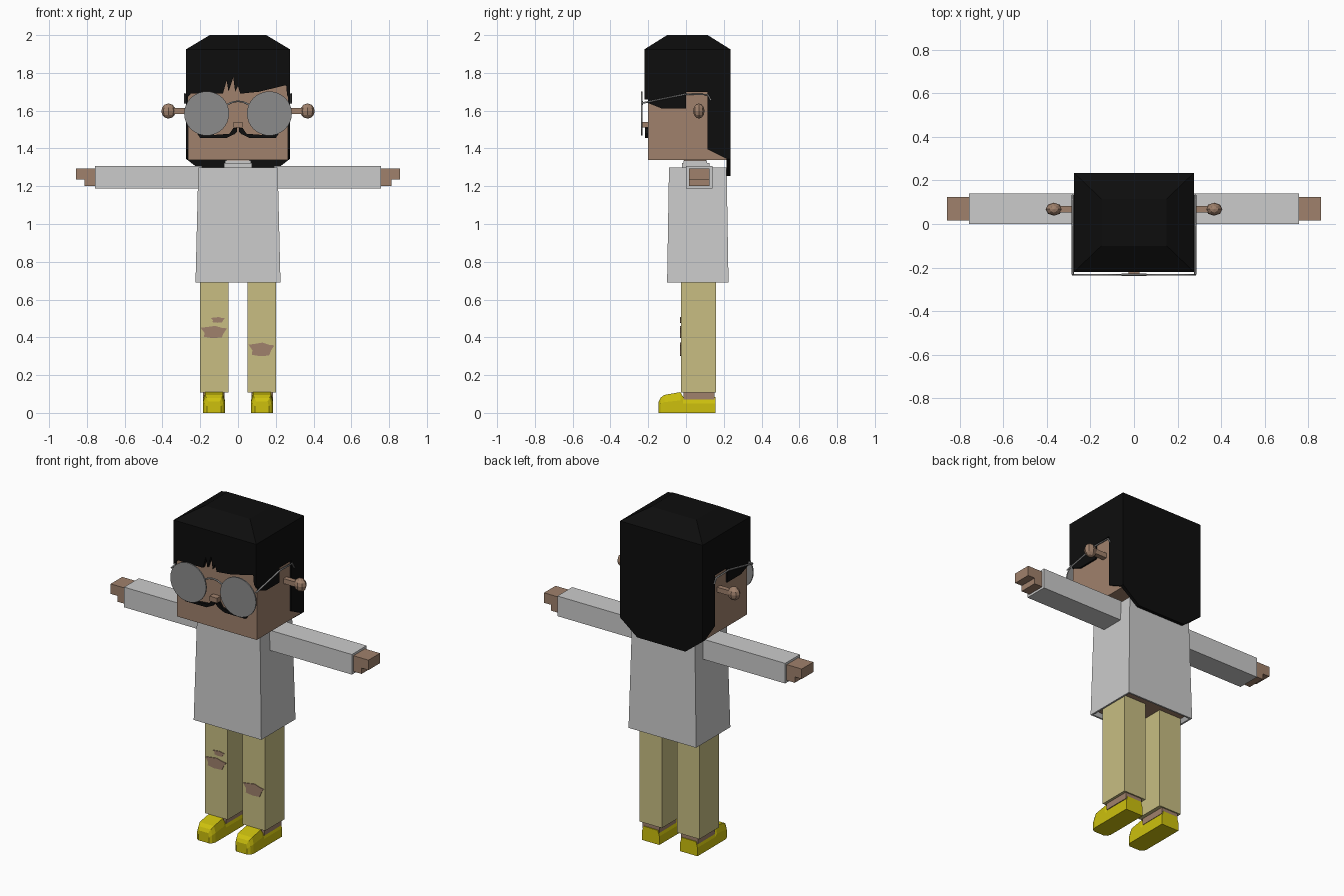
import bpy, bmesh, math
from mathutils import Vector

if "Cube" in bpy.data.objects:
    bpy.data.objects.remove(bpy.data.objects["Cube"], do_unlink=True)


def material(name, r, g, b):
    m = bpy.data.materials.new(name)
    m.use_nodes = True
    m.diffuse_color = (r, g, b, 1)
    m.node_tree.nodes["Principled BSDF"].inputs["Base Color"].default_value = (r, g, b, 1)
    return m


SKIN = material("skin", 0.35, 0.22, 0.15)
BLACK = material("black hair", 0.004, 0.004, 0.004)
SHIRT = material("light grey cloth", 0.6, 0.6, 0.6)
TROUSER = material("beige cloth", 0.58, 0.515, 0.225)
SHOE = material("yellow shoe", 0.61, 0.53, 0.004)
GLASS = material("grey glasses", 0.26, 0.26, 0.26)


def finish(name, bm, *mats):
    bmesh.ops.recalc_face_normals(bm, faces=bm.faces[:])
    me = bpy.data.meshes.new(name)
    bm.to_mesh(me)
    bm.free()
    for m in mats:
        me.materials.append(m)
    ob = bpy.data.objects.new(name, me)
    bpy.context.collection.objects.link(ob)
    return ob


def loft(name, rings, *mats, link=True):
    """Skin closed rings of points in order and cap both ends."""
    bm = bmesh.new()
    rows = [[bm.verts.new(p) for p in ring] for ring in rings]
    n = len(rows[0])
    for a, b in zip(rows, rows[1:]):
        for i in range(n):
            j = (i + 1) % n
            bm.faces.new((a[i], a[j], b[j], b[i]))
    bm.faces.new(rows[0])
    bm.faces.new(rows[-1])
    return finish(name, bm, *mats)


def rect(x0, x1, y0, y1, z):
    return [(x0, y0, z), (x1, y0, z), (x1, y1, z), (x0, y1, z)]


def box(name, x, y, z, mat):
    return loft(name, [rect(*x, *y, z[0]), rect(*x, *y, z[1])], mat)


def plate(name, pts, axis, lo, hi, mat):
    """Extrude an outline of (x, z) along y, or of (y, z) along x."""
    def place(d):
        return [(a, d, b) if axis == "y" else (d, a, b) for a, b in pts]
    return loft(name, [place(lo), place(hi)], mat)


def wire(name, pts, radius, mat):
    cu = bpy.data.curves.new(name, "CURVE")
    cu.dimensions = "3D"
    cu.bevel_depth = radius
    cu.bevel_resolution = 1
    cu.use_fill_caps = True
    sp = cu.splines.new("POLY")
    sp.points.add(len(pts) - 1)
    for p, co in zip(sp.points, pts):
        p.co = (*co, 1)
    cu.materials.append(mat)
    ob = bpy.data.objects.new(name, cu)
    bpy.context.collection.objects.link(ob)


def span(s, a, b):
    return tuple(sorted((s * a, s * b)))


# Head, nose and neck
box("head", (-0.265, 0.265), (-0.2, 0.215), (1.34, 1.9), SKIN)
box("nose", (-0.025, 0.025), (-0.235, -0.2), (1.51, 1.54), SKIN)
box("neck", (-0.06, 0.06), (-0.01, 0.105), (1.28, 1.345), SKIN)
box("collar", (-0.075, 0.075), (-0.02, 0.125), (1.28, 1.322), SHIRT)
box("collar_upper", (-0.068, 0.068), (-0.012, 0.112), (1.32, 1.335), SHIRT)

# Hair: sloped crown over a fringe, two sides and a back panel
TOP = 1.925
loft("hair_crown", [rect(-0.275, 0.275, -0.22, 0.235, TOP - 0.04),
                    rect(-0.275, 0.275, -0.22, 0.235, TOP),
                    rect(-0.15, 0.15, -0.1, 0.115, 2)], BLACK)
plate("hair_fringe", [(-0.275, TOP), (-0.275, 1.66), (-0.25, 1.69), (-0.08, 1.69),
                      (-0.06, 1.76), (-0.05, 1.70), (-0.025, 1.775), (-0.015, 1.70),
                      (0.0, 1.73), (0.012, 1.69), (0.11, 1.70), (0.255, 1.735),
                      (0.26, 1.68), (0.275, 1.66), (0.275, TOP)],
      "y", -0.22, -0.2, BLACK)
plate("hair_back", [(-0.275, TOP), (-0.275, 1.345), (-0.16, 1.255), (0.16, 1.255),
                    (0.275, 1.345), (0.275, TOP)], "y", 0.215, 0.235, BLACK)
side_hair = [(-0.2, TOP), (-0.2, 1.64), (-0.13, 1.612), (0, 1.612), (0, 1.70),
             (0.115, 1.70), (0.115, 1.395), (0.215, 1.345), (0.215, TOP)]

# Torso with the body showing inside the hem
shirt = loft("shirt", [rect(-0.2, 0.2, -0.075, 0.2, 0.71),
                       rect(-0.215, 0.215, -0.09, 0.215, 0.69),
                       rect(-0.225, 0.225, -0.1, 0.225, 0.69),
                       rect(-0.21, 0.21, -0.09, 0.215, 1.3)], SHIRT, SKIN)
for f in shirt.data.polygons:
    if abs(f.normal.z) > 0.9 and 0.7 < f.center.z < 0.8:
        f.material_index = 1

moustache = [(0.004, 1.51), (0.025, 1.508), (0.045, 1.478), (0.12, 1.472), (0.215, 1.478),
             (0.2, 1.455), (0.06, 1.456), (0.02, 1.475), (0.004, 1.49)]

# Shoe sections: y, half width, height
shoe_rings = [(-0.145, 0.036, 0.06), (-0.135, 0.05, 0.08), (-0.115, 0.058, 0.095),
              (-0.03, 0.058, 0.11), (-0.015, 0.058, 0.085), (0.155, 0.058, 0.085)]

for s, side in ((-1, "right"), (1, "left")):
    plate(side + "_hair_side", side_hair, "x", *span(s, 0.265, 0.275), BLACK)
    plate(side + "_moustache", [(s * x, z) for x, z in moustache], "y", -0.216, -0.2, BLACK)

    # Ear: stem and faceted knob
    box(side + "_ear_stem", span(s, 0.26, 0.345), (0.053, 0.083), (1.583, 1.613), SKIN)
    bm = bmesh.new()
    bmesh.ops.create_uvsphere(bm, u_segments=8, v_segments=6, radius=1)
    for v in bm.verts:
        v.co = Vector((s * 0.368 + v.co.x * 0.038, 0.068 + v.co.y * 0.03, 1.598 + v.co.z * 0.04))
    finish(side + "_ear_knob", bm, SKIN)

    # Glasses: lens and temple arm
    ring = [(s * 0.166 + 0.119 * math.cos(math.tau * i / 32),
             1.585 + 0.117 * math.sin(math.tau * i / 32)) for i in range(32)]
    plate(side + "_lens", ring, "y", -0.237, -0.229, GLASS)
    wire(side + "_temple_arm", [(s * 0.281, -0.232, 1.64), (s * 0.281, 0, 1.688),
                                (s * 0.281, 0.115, 1.685), (s * 0.281, 0.132, 1.655)], 0.005, GLASS)

    # Sleeve and hand
    box(side + "_sleeve", span(s, 0.19, 0.758), (0, 0.14), (1.187, 1.308), SHIRT)
    box(side + "_hand", span(s, 0.75, 0.858), (0.015, 0.125), (1.235, 1.295), SKIN)
    box(side + "_curled_fingers", span(s, 0.75, 0.812), (0.015, 0.125), (1.2, 1.236), SKIN)

    # Trouser leg, ankle and shoe
    box(side + "_trouser_leg", span(s, 0.05, 0.2), (-0.027, 0.158), (0.108, 0.715), TROUSER)
    box(side + "_ankle", span(s, 0.072, 0.184), (-0.012, 0.15), (0.07, 0.115), SKIN)
    c = s * 0.127
    loft(side + "_shoe", [[(c - w, y, 0), (c + w, y, 0), (c + w, y, h * 0.6),
                           (c + w * 0.82, y, h), (c - w * 0.82, y, h), (c - w, y, h * 0.6)]
                          for y, w, h in shoe_rings], SHOE)

# Bridge of the glasses
wire("glasses_bridge", [(0.058 * t, -0.233, 1.65 - 0.018 * t * t)
                        for t in (-1, -0.5, 0, 0.5, 1)], 0.005, GLASS)

# Torn patches on the knees
tear = [(-1, 0.6), (-0.7, -0.2), (-0.75, -0.8), (-0.1, -1), (0.6, -0.9), (0.75, -0.2),
        (1, 0.5), (0.6, 0.6), (0.1, 0.9), (-0.6, 0.7)]
for name, x, z, w, h in (("right_knee_tear", -0.128, 0.43, 0.07, 0.034),
                         ("right_small_tear", -0.107, 0.493, 0.037, 0.016),
                         ("left_knee_tear", 0.124, 0.338, 0.068, 0.038)):
    plate(name, [(x + a * w, z + b * h) for a, b in tear], "y", -0.031, -0.026, SKIN)
